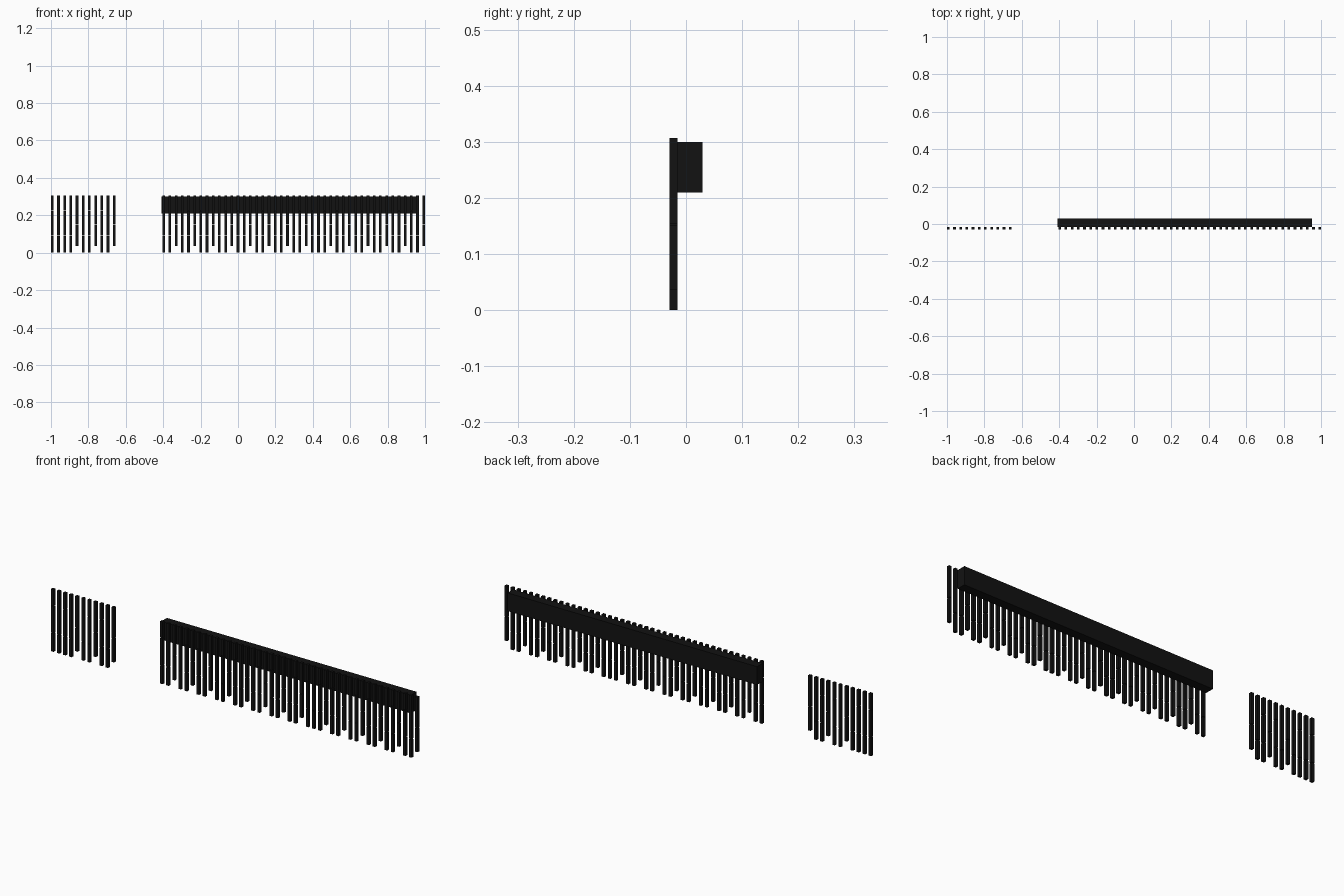
import bpy, bmesh
from mathutils import Matrix, Vector

if "Cube" in bpy.data.objects:
    bpy.data.objects.remove(bpy.data.objects["Cube"])

black = bpy.data.materials.new("black")
black.diffuse_color = (0.006, 0.006, 0.006, 1)
black.use_nodes = True
black.node_tree.nodes["Principled BSDF"].inputs["Base Color"].default_value = black.diffuse_color


def add_box(bm, lo, hi):
    lo, hi = Vector(lo), Vector(hi)
    m = Matrix.Translation((lo + hi) / 2) @ Matrix.Diagonal((*(hi - lo), 1))
    bmesh.ops.create_cube(bm, size=1, matrix=m)


def finish(bm, name):
    me = bpy.data.meshes.new(name)
    bm.to_mesh(me)
    bm.free()
    me.materials.append(black)
    ob = bpy.data.objects.new(name, me)
    bpy.context.collection.objects.link(ob)
    return ob


W = 0.014                 # slat thickness
PITCH = 1.986 / 60        # spacing of the slats
TOP, GAP = 0.307, 0.003
Y0 = -0.029


def slats(name, indices, short):
    # upright square slats, each split by hairline joints
    bm = bmesh.new()
    for i in indices:
        x = -0.993 + i * PITCH
        is_short = i in short
        joints = [0.153] if is_short else ([0.09] if i % 2 else [0.09, 0.225])
        z = 0.036 if is_short else 0.0
        for j in joints + [TOP + GAP / 2]:
            add_box(bm, (x - W / 2, Y0, z), (x + W / 2, Y0 + W, j - GAP / 2))
            z = j + GAP / 2
    return finish(bm, name)


# short group on the left, long group on the right
slats("left_slats", range(0, 11), {4, 7, 10})
slats("right_slats", range(18, 61), set(range(20, 42, 3)) | set(range(45, 61, 3)))

# long rail behind the right group
bm = bmesh.new()
add_box(bm, (-0.408, -0.015, 0.21), (0.953, 0.029, 0.30))
finish(bm, "back_rail")
